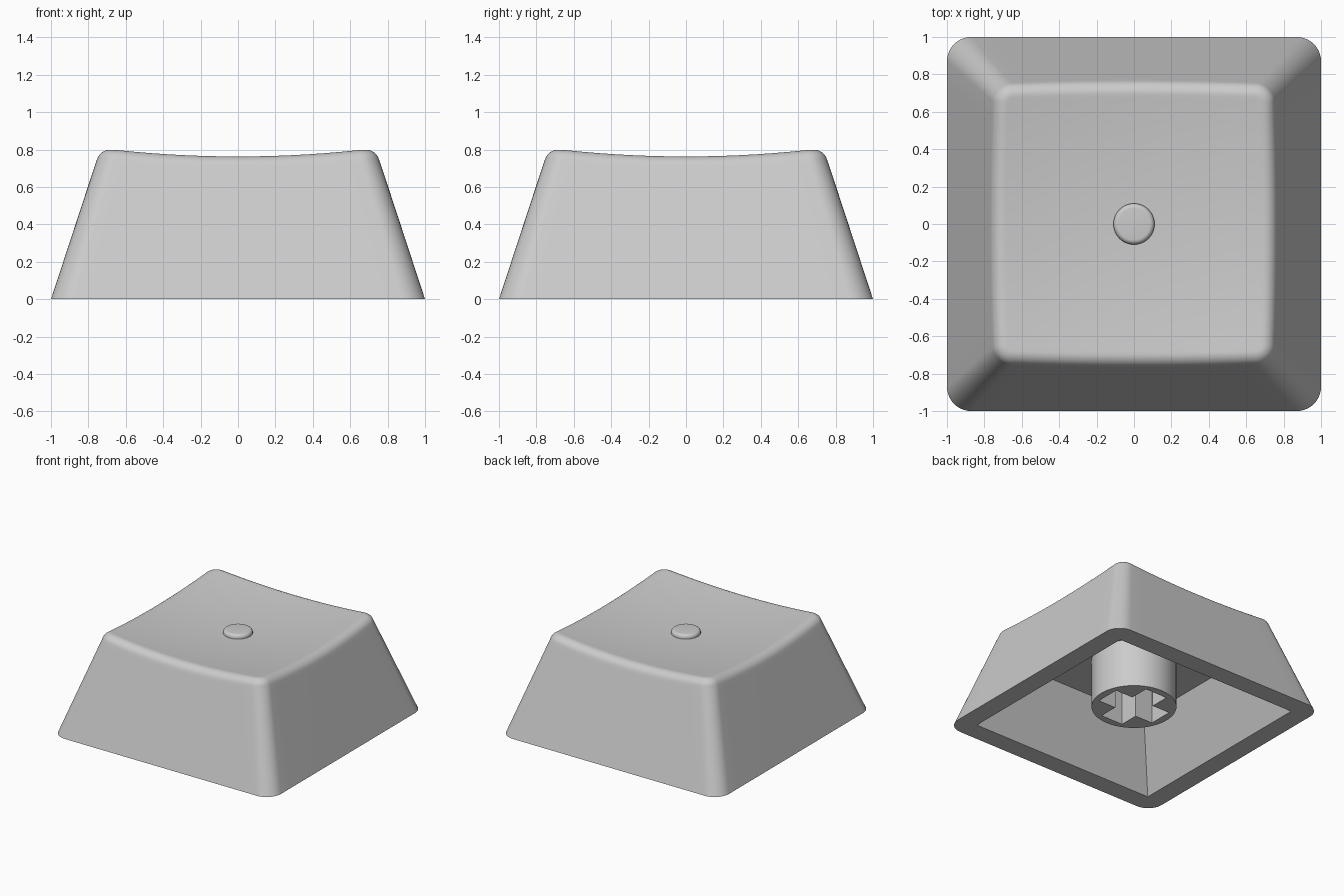
import bpy, bmesh, math

if "Cube" in bpy.data.objects:
    bpy.data.objects.remove(bpy.data.objects["Cube"])

grey = bpy.data.materials.new("light_grey")
grey.diffuse_color = (0.6, 0.6, 0.6, 1)
grey.use_nodes = True
grey.node_tree.nodes["Principled BSDF"].inputs["Base Color"].default_value = grey.diffuse_color


def finish(ob, angle=30):
    ob.data.materials.clear()
    ob.data.materials.append(grey)
    bpy.ops.object.select_all(action='DESELECT')
    ob.select_set(True)
    bpy.context.view_layer.objects.active = ob
    bpy.ops.object.shade_smooth_by_angle(angle=math.radians(angle))


def mesh_object(name, bm):
    me = bpy.data.meshes.new(name)
    bm.to_mesh(me)
    bm.free()
    ob = bpy.data.objects.new(name, me)
    bpy.context.collection.objects.link(ob)
    return ob


def rounded_square(half, radius, arc=10, side=14):
    """Outline points, counter-clockwise, with subdivided straight sides."""
    pts = []
    c = half - radius
    for q in range(4):
        a0 = q * math.pi / 2
        ca, sa = round(math.cos(a0)), round(math.sin(a0))
        local = [(half, -c + 2 * c * i / side) for i in range(side)]
        local += [(c + radius * math.cos(t), c + radius * math.sin(t))
                  for t in (math.pi / 2 * i / arc for i in range(arc))]
        pts += [(x * ca - y * sa, x * sa + y * ca) for x, y in local]
    return pts


def dish(x, y):
    return 0.722 + 0.085 * (x * x + y * y)


def bridge(bm, a, b):
    n = len(a)
    for i in range(n):
        bm.faces.new((a[i], a[(i + 1) % n], b[(i + 1) % n], b[i]))


# Keycap shell: cavity, rim, sloped walls, rounded shoulder, dished top
SLOPE, FILLET, CORE, CORE_R = 0.33, 0.07, 0.6985, 0.035
bm = bmesh.new()
rings = []


def add_ring(coords):
    rings.append([bm.verts.new(p) for p in coords])


for half, z in ((0.61, 0.5), (0.84, 0)):
    add_ring([(x, y, z) for x, y in rounded_square(half, 0)])
base = rounded_square(1, 0.13)
add_ring([(x, y, 0) for x, y in base])

start, end = math.atan(SLOPE), math.radians(97)
inner = rounded_square(CORE + FILLET * math.cos(end), CORE_R + FILLET * math.cos(end))
mid_z = dish(CORE, 0)
shoulder = []
for k in range(9):
    a = start + (end - start) * k / 8
    ring = []
    out = FILLET * math.cos(a)
    for (x, y), (ix, iy) in zip(rounded_square(CORE + out, CORE_R + out), inner):
        lift = dish(ix, iy) - mid_z
        s = 1 - SLOPE * lift / 0.75
        ring.append((x * s, y * s, dish(ix * s, iy * s) - FILLET * (math.sin(end) - math.sin(a))))
    shoulder.append(ring)
for t in (0.5, 0.96):
    add_ring([(bx + (x - bx) * t, by + (y - by) * t, z * t)
              for (bx, by), (x, y, z) in zip(base, shoulder[0])])
for ring in shoulder:
    add_ring(ring)
for s in [0.97] + [i / 10 for i in range(9, 0, -1)]:
    add_ring([(x * s, y * s, dish(x * s, y * s)) for x, y, z in shoulder[-1]])
for a, b in zip(rings, rings[1:]):
    bridge(bm, a, b)
bm.faces.new(rings[-1])
bm.faces.new(rings[0][::-1])
bmesh.ops.remove_doubles(bm, verts=bm.verts, dist=1e-5)
bmesh.ops.recalc_face_normals(bm, faces=bm.faces)
finish(mesh_object("keycap_shell", bm))

# Round stem with a cross-shaped socket
L, W = 0.26, 0.10
circle = [(0.32 * math.cos(math.tau * i / 64), 0.32 * math.sin(math.tau * i / 64)) for i in range(64)]
cross = []
for q in range(4):
    ca, sa = round(math.cos(q * math.pi / 2)), round(math.sin(q * math.pi / 2))
    cross += [(x * ca - y * sa, x * sa + y * ca) for x, y in ((L, -W), (L, W), (W, W))]
cu = bpy.data.curves.new("stem", 'CURVE')
cu.dimensions, cu.fill_mode, cu.extrude = '2D', 'BOTH', 0.205
for outline in (circle, cross):
    sp = cu.splines.new('POLY')
    sp.points.add(len(outline) - 1)
    for p, (x, y) in zip(sp.points, outline):
        p.co = (x, y, 0, 1)
    sp.use_cyclic_u = True
stem = bpy.data.objects.new("stem", cu)
bpy.context.collection.objects.link(stem)
stem.location.z = 0.305
bpy.context.view_layer.objects.active = stem
bpy.ops.object.select_all(action='DESELECT')
stem.select_set(True)
bpy.ops.object.convert(target='MESH')
finish(bpy.context.view_layer.objects.active)

# Small raised button in the middle of the dish
bm = bmesh.new()
R, B, TOP = 0.11, 0.026, 0.757
profile = [(R, 0.70)] + [(R - B + B * math.cos(t), TOP - B + B * math.sin(t))
                         for t in (math.pi / 2 * i / 6 for i in range(7))]
loops = [[bm.verts.new((r * math.cos(math.tau * i / 48), r * math.sin(math.tau * i / 48), z))
          for i in range(48)] for r, z in profile]
for a, b in zip(loops, loops[1:]):
    bridge(bm, a, b)
bm.faces.new(loops[-1])
finish(mesh_object("centre_button", bm))
